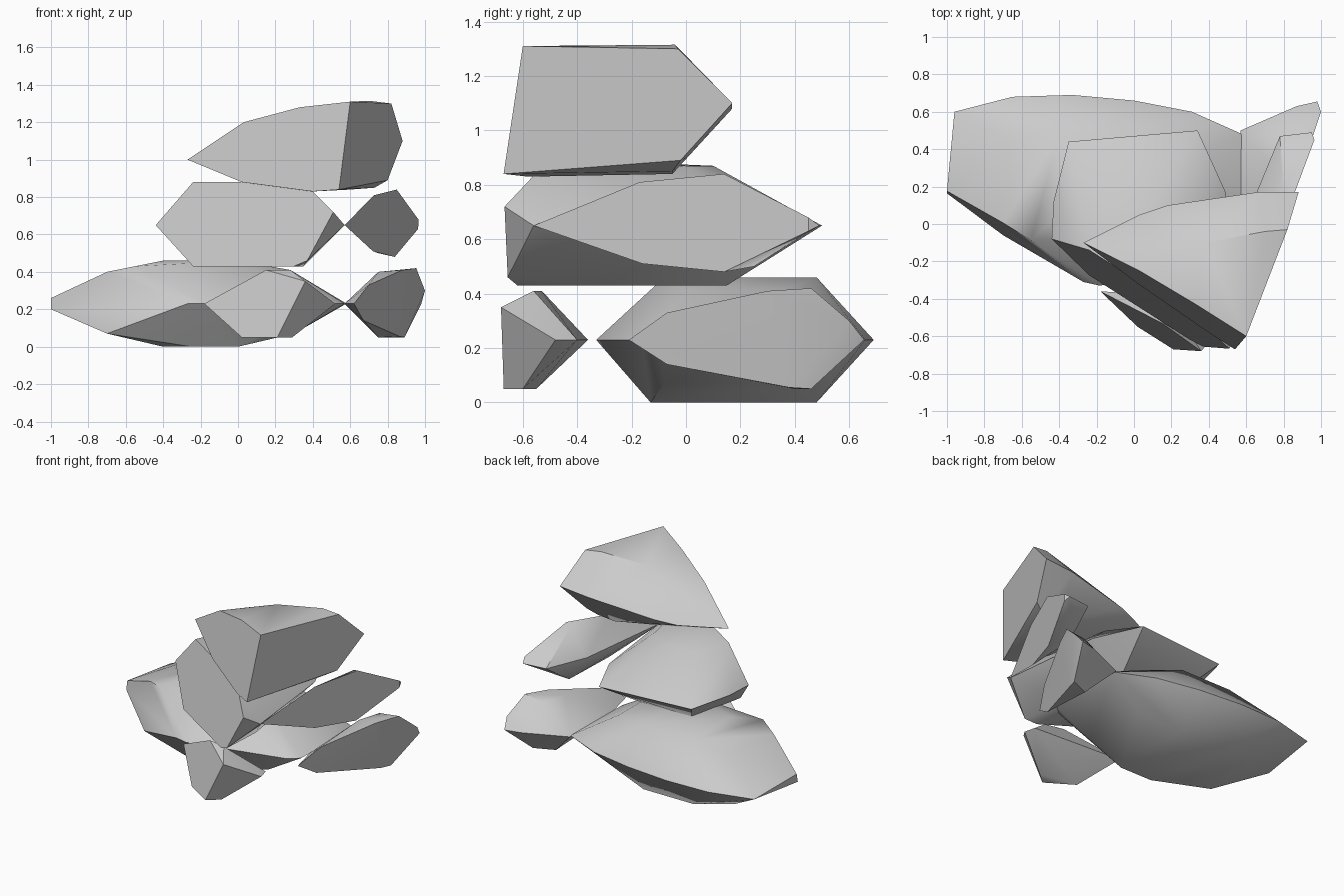
import bpy
import bmesh
from math import radians

if "Cube" in bpy.data.objects:
    bpy.data.objects.remove(bpy.data.objects["Cube"], do_unlink=True)

# One plain stone grey for every slab
stone = bpy.data.materials.new("stone_grey")
stone.use_nodes = True
stone.diffuse_color = (0.6, 0.6, 0.6, 1)
stone.node_tree.nodes["Principled BSDF"].inputs["Base Color"].default_value = stone.diffuse_color


def level(z, outline):
    """Horizontal outline of (x, y) points at one height."""
    return [(x, y, z) for x, y in outline]


def front_cut(start, slope, lean, profile):
    """Points (x, z) of a flat cut that faces the front; start is its first corner."""
    x0, y0, z0 = start
    return [(x, y0 + slope * (x - x0) + lean * (z - z0), z) for x, z in profile]


def side_cut(start, slope, lean, profile):
    """Points (y, z) of a flat cut that faces the side; start is its first corner."""
    x0, y0, z0 = start
    return [(x0 + slope * (y - y0) + lean * (z - z0), y, z) for y, z in profile]


def slab(name, *point_groups):
    """Convex chipped stone through all the given points."""
    bm = bmesh.new()
    for group in point_groups:
        for point in group:
            bm.verts.new(point)
    hull = bmesh.ops.convex_hull(bm, input=bm.verts)
    spare = {g for g in hull["geom_interior"] + hull["geom_unused"]
             if isinstance(g, bmesh.types.BMVert)}
    bmesh.ops.delete(bm, geom=list(spare), context="VERTS")
    bmesh.ops.dissolve_limit(bm, angle_limit=radians(4), verts=bm.verts, edges=bm.edges)
    bmesh.ops.recalc_face_normals(bm, faces=bm.faces)
    mesh = bpy.data.meshes.new(name)
    bm.to_mesh(mesh)
    bm.free()
    mesh.materials.append(stone)
    obj = bpy.data.objects.new(name, mesh)
    bpy.context.collection.objects.link(obj)
    bpy.ops.object.select_all(action="DESELECT")
    obj.select_set(True)
    bpy.context.view_layer.objects.active = obj
    bpy.ops.object.shade_smooth_by_angle(angle=radians(38))


# Wide lens-shaped slab on the ground
slab("bottom_slab",
     level(.23, [(-.96, .6), (-.65, .68), (-.33, .69), (0, .66), (.31, .6), (.58, .48),
                 (.57, -.1), (.5, -.16), (-.18, -.33), (-.27, -.31)]),
     front_cut((-1, .17, .23), -.66, .2,
               [(-1, .26), (-1, .2), (-.7, .4), (-.55, .43), (-.7, .07)]),
     level(.46, [(-.4, .48), (0, .48), (-.4, .05), (0, -.08)]),
     level(.41, [(.28, .35), (.28, 0), (-.65, .45)]),
     level(0, [(-.4, .48), (0, .48), (-.4, 0), (0, -.13), (-.25, -.13)]),
     level(.07, [(.3, .4), (.3, -.08), (-.7, .45)]))

# Long chip beside the ground slab, with a second cut at its far end
slab("bottom_side_chip",
     side_cut((.62, -.21, .23), .456, .145,
              [(-.21, .23), (-.07, .33), (.3, .41), (.46, .42), (.6, .3),
               (.38, .055), (-.07, .14)]),
     level(.23, [(.98, .655), (.87, .63), (.57, .5), (.57, 0)]),
     level(.4, [(.8, .46), (.75, .3)]),
     level(.05, [(.89, .46), (.75, .4)]))

# Small chip lying in front
slab("front_chip",
     level(.23, [(-.18, -.36), (.1, -.38), (.5, -.4), (.52, -.48)]),
     level(.41, [(.15, -.53), (.28, -.56)]),
     [(.36, -.68, .35)],
     level(.05, [(.21, -.67), (.02, -.55), (.29, -.6)]))

# Middle slab
slab("middle_slab",
     front_cut((-.44, -.08, .65), -.64, .3,
               [(-.44, .65), (-.24, .88), (.1, .88), (.4, .83), (.51, .72),
                (.37, .46), (.3, .43), (-.24, .43)]),
     level(.65, [(-.43, .12), (-.35, .44), (.34, .5), (.49, .17), (.57, -.56)]),
     level(.87, [(-.15, .1), (.1, .1), (.25, 0)]),
     level(.43, [(-.15, .15), (.25, .15), (.35, -.3)]))

# Long chip beside the middle slab
slab("middle_side_chip",
     side_cut((.57, -.56, .65), .39, .03,
              [(-.56, .65), (-.17, .81), (.14, .84), (.45, .68), (.45, .63),
               (.14, .48), (-.16, .51)]),
     level(.65, [(.95, .49), (.78, .47), (.66, .18)]),
     level(.82, [(.8, .17)]),
     level(.5, [(.75, .25)]))

# Wedge-shaped top slab with a leaning front cut and a side cut
slab("top_slab",
     front_cut((-.27, -.1, 1), -.658, .234,
               [(-.27, 1), (-.08, 1.13), (.03, 1.2), (.33, 1.28), (.6, 1.31),
                (.54, .84), (.4, .83), (.02, .88), (-.13, .94)]),
     [(.82, -.03, 1.3), (.88, .17, 1.1), (.8, -.02, .89), (.73, -.05, .85)],
     [(.03, .05, 1), (.18, .1, 1.02), (.44, .13, 1.05), (.66, .17, 1.08)],
     level(1.315, [(.63, -.33), (.7, -.04)]),
     [(.38, -.1, 1.28), (.12, -.08, 1.18)],
     level(.84, [(.6, -.05), (.25, -.2)]))
